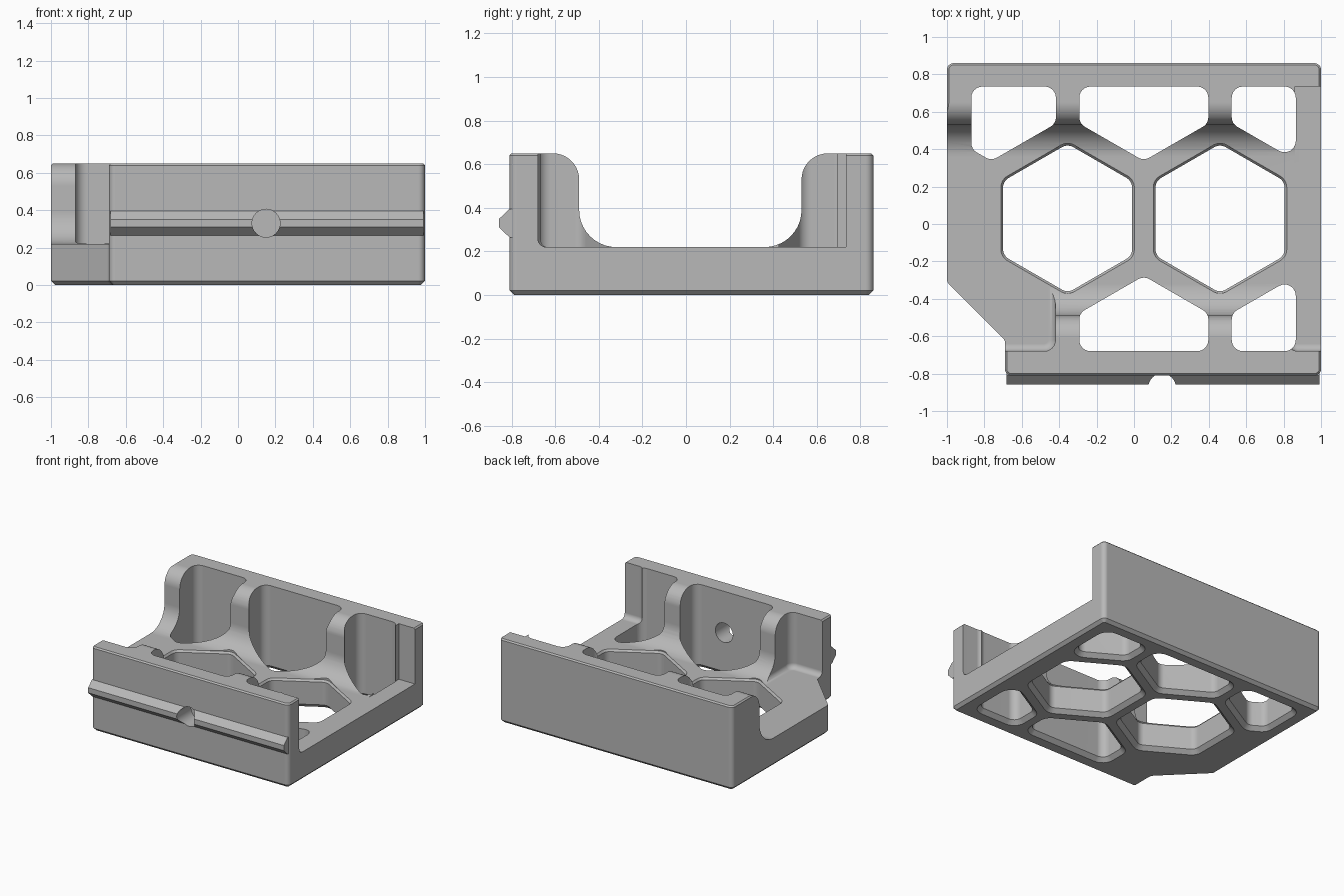
import bpy, bmesh, math
from mathutils import Vector

cube = bpy.data.objects.get("Cube")
if cube:
    bpy.data.objects.remove(cube, do_unlink=True)

WALL_TOP, FLOOR = 0.65, 0.22
FRONT, BACK = -0.68, 0.735          # inner faces of the two walls
LEFT, RIGHT = -0.87, 0.865          # limits of the open cells
MID_Y = 0.03


def rounded(points, radius, offset=0.0, steps=6):
    """Counter-clockwise polygon with rounded corners, grown by offset."""
    pts = [Vector(p) for p in points]
    out = []
    for i, v in enumerate(pts):
        a = (v - pts[i - 1]).normalized()
        b = (pts[(i + 1) % len(pts)] - v).normalized()
        n1, n2 = Vector((a.y, -a.x)), Vector((b.y, -b.x))
        turn = math.atan2(a.x * b.y - a.y * b.x, a.dot(b))
        side = 1 if turn > 0 else -1
        centre = v - side * radius * (n1 + n2) / (1 + n1.dot(n2))
        start = math.atan2(n1.y, n1.x)
        for k in range(steps + 1):
            t = start + turn * k / steps
            out.append(centre + (side * radius + offset) * Vector((math.cos(t), math.sin(t))))
    return out


def loft(name, rings):
    """Solid through rings of 3D points, closed at both ends."""
    bm = bmesh.new()
    loops = [[bm.verts.new(p) for p in ring] for ring in rings]
    for lo, hi in zip(loops, loops[1:]):
        for i in range(len(lo)):
            j = (i + 1) % len(lo)
            bm.faces.new((lo[i], lo[j], hi[j], hi[i]))
    bm.faces.new(loops[0][::-1])
    bm.faces.new(loops[-1])
    bmesh.ops.recalc_face_normals(bm, faces=bm.faces)
    mesh = bpy.data.meshes.new(name)
    bm.to_mesh(mesh)
    bm.free()
    obj = bpy.data.objects.new(name, mesh)
    bpy.context.collection.objects.link(obj)
    return obj


def plan_solid(name, poly, radius, layers):
    """Upright solid from a plan; layers are (height, outward offset)."""
    return loft(name, [[(p.x, p.y, z) for p in rounded(poly, radius, d)] for z, d in layers])


def side_solid(name, profile, x0, x1):
    """Profile of (y, z) points swept along x."""
    return loft(name, [[(x, y, z) for y, z in profile] for x in (x0, x1)])


def combine(target, other, operation):
    mod = target.modifiers.new(other.name, 'BOOLEAN')
    mod.operation, mod.object, mod.solver = operation, other, 'EXACT'
    bpy.ops.object.select_all(action='DESELECT')
    target.select_set(True)
    bpy.context.view_layer.objects.active = target
    bpy.ops.object.modifier_apply(modifier=mod.name)
    bpy.data.objects.remove(other, do_unlink=True)


def rect(x0, x1, y0, y1):
    return [(x0, y0), (x1, y0), (x1, y1), (x0, y1)]


def clip(poly, axis, limit, sign):
    """Keep the part of a polygon where sign * (limit - coordinate) >= 0."""
    out = []
    for i, p in enumerate(poly):
        q = poly[(i + 1) % len(poly)]
        dp, dq = sign * (limit - p[axis]), sign * (limit - q[axis])
        if dp >= 0:
            out.append(p)
        if dp * dq < 0:
            t = dp / (dp - dq)
            out.append(tuple(p[k] + t * (q[k] - p[k]) for k in (0, 1)))
    return out


def hexagon(cx, cy, half_width=0.345):
    r = half_width / math.cos(math.pi / 6)
    return [(cx + r * math.cos(math.radians(60 * k + 30)),
             cy + r * math.sin(math.radians(60 * k + 30))) for k in range(6)]


# Solid block with the cut front corner and chamfered rims
outline = [(-1, 0.86), (-1, -0.31), (-0.69, -0.62), (-0.69, -0.81), (1, -0.81), (1, 0.86)]
tray = plan_solid("bracket_tray", outline, 0.035,
                  [(0, -0.022), (0.022, 0), (WALL_TOP - 0.01, 0), (WALL_TOP, -0.01)])

# Ridge along the front wall
ridge = [(-0.75, 0.265), (-0.81, 0.265), (-0.857, 0.31), (-0.857, 0.35), (-0.81, 0.395), (-0.75, 0.395)]
combine(tray, side_solid("ridge", ridge, -0.682, 0.992), 'UNION')

# Channel between the walls, leaving curved supports on both sides
half = [(0.63, 0.8)]
for k in range(11):
    t = math.pi / 2 * k / 10
    half.append((0.63 - 0.12 * math.sin(t), WALL_TOP - 0.12 + 0.12 * math.cos(t)))
for k in range(11):
    t = math.pi / 2 * k / 10
    half.append((0.34 + 0.17 * math.cos(t), FLOOR + 0.17 - 0.17 * math.sin(t)))
channel = [(0.02 + y, z) for y, z in half] + [(0.02 - y, z) for y, z in reversed(half)]
combine(tray, side_solid("channel", channel, -1.2, 1.2), 'DIFFERENCE')

# Open pockets at the right rail and the cut corner, with a filleted floor
fillet = [(FLOOR + 0.04 * (1 - math.cos(t)), -0.04 * (1 - math.sin(t)))
          for t in (math.pi / 2 * k / 6 for k in range(7))] + [(0.8, 0)]
combine(tray, plan_solid("rail_pocket", rect(RIGHT - 0.04, 1.3, FRONT, 0.2), 0.05, fillet), 'DIFFERENCE')
combine(tray, plan_solid("rail_back_pocket", rect(RIGHT - 0.003, 1.3, 0, BACK), 0.001,
                         [(FLOOR, 0), (0.8, 0)]), 'DIFFERENCE')
combine(tray, plan_solid("corner_pocket", rect(-1.3, -0.42, FRONT, 0), 0.06, fillet), 'DIFFERENCE')

# Honeycomb cells, trimmed at the walls and chamfered underneath
PITCH, ROW = 0.815, 0.706
chamfer = [(-0.01, 0.04), (0.03, 0)]
for cx in (-0.355, 0.46):
    combine(tray, plan_solid("full_cell", hexagon(cx, MID_Y), 0.06,
                             chamfer + [(FLOOR - 0.015, 0), (FLOOR, 0.012), (0.8, 0.012)]), 'DIFFERENCE')
for row in (-1, 1):
    for col in (-1, 0, 1):
        if (row, col) == (-1, -1):
            continue
        cell = hexagon(0.0525 + col * PITCH, MID_Y + row * ROW)
        for axis, limit, sign in ((0, LEFT, -1), (0, RIGHT, 1), (1, FRONT, -1), (1, BACK, 1)):
            cell = clip(cell, axis, limit, sign)
        # Drop points left too close together by trimming
        cell = [p for i, p in enumerate(cell) if math.dist(p, cell[i - 1]) > 0.02]
        combine(tray, plan_solid("edge_cell", cell, 0.06, chamfer + [(0.8, 0)]), 'DIFFERENCE')

# Round hole through the front wall and ridge
ring = [(0.15 + 0.075 * math.cos(math.tau * k / 32), 0.33 + 0.075 * math.sin(math.tau * k / 32))
        for k in range(32)]
combine(tray, loft("hole", [[(x, y, z) for x, z in ring] for y in (-0.95, -0.5)]), 'DIFFERENCE')

# One plain grey finish, smooth on curves and crisp on edges
grey = bpy.data.materials.new("plain_grey")
grey.use_nodes = True
colour = (0.48, 0.48, 0.48, 1)
grey.diffuse_color = colour
grey.node_tree.nodes["Principled BSDF"].inputs["Base Color"].default_value = colour
tray.data.materials.clear()
tray.data.materials.append(grey)
for face in tray.data.polygons:
    face.material_index = 0
bpy.ops.object.shade_smooth_by_angle(angle=math.radians(30))
weighted = tray.modifiers.new("even_shading", 'WEIGHTED_NORMAL')
weighted.keep_sharp = True
